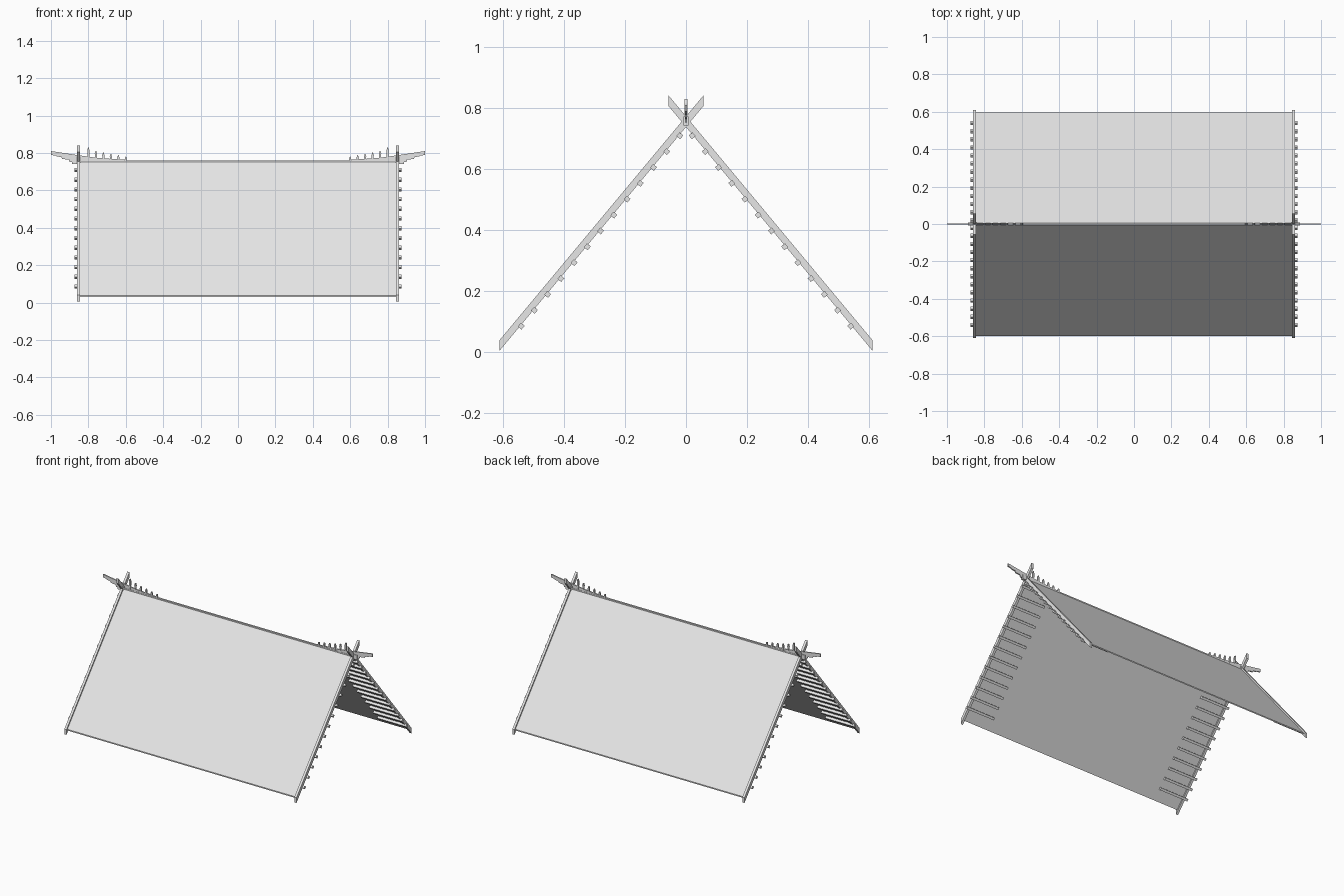
import bpy
import bmesh
from mathutils import Vector

if "Cube" in bpy.data.objects:
    bpy.data.objects.remove(bpy.data.objects["Cube"], do_unlink=True)

grey = bpy.data.materials.new("light_grey")
grey.use_nodes = True
tone = (0.8, 0.8, 0.8, 1)
grey.diffuse_color = tone
grey.node_tree.nodes["Principled BSDF"].inputs["Base Color"].default_value = tone

SLOPE = 1.2          # rise of the roof per unit of depth
RIDGE = 0.755        # height where the two roof planes meet
SIDES = ((1, "left"), (-1, "right"))


def prism(name, outline, axis, low, high):
    """Extrude a 2D outline along x (outline in y, z) or y (outline in x, z)."""
    bm = bmesh.new()
    place = (lambda a, b, d: (d, a, b)) if axis == "x" else (lambda a, b, d: (a, d, b))
    face = bm.faces.new([bm.verts.new(place(a, b, low)) for a, b in outline])
    ext = bmesh.ops.extrude_face_region(bm, geom=[face])
    verts = [v for v in ext["geom"] if isinstance(v, bmesh.types.BMVert)]
    bmesh.ops.translate(bm, verts=verts, vec=place(0, 0, high - low))
    bmesh.ops.recalc_face_normals(bm, faces=bm.faces)
    mesh = bpy.data.meshes.new(name)
    bm.to_mesh(mesh)
    bm.free()
    mesh.materials.append(grey)
    obj = bpy.data.objects.new(name, mesh)
    bpy.context.collection.objects.link(obj)
    return obj


def slanted(side, near, far, half):
    """Sloping strip with upright ends, between two depths."""
    def z(y):
        return RIDGE - SLOPE * y
    return [(side * near, z(near) - half), (side * far, z(far) - half),
            (side * far, z(far) + half), (side * near, z(near) + half)]


def box(x0, x1, z0, z1):
    return [(x0, z0), (x1, z0), (x1, z1), (x0, z1)]


# Roof sheets
for s, label in (1, "back"), (-1, "front"):
    prism(label + "_roof_sheet", slanted(s, 0, 0.6, 0.004), "x", -0.85, 0.85)

# Ridge beam
prism("ridge_beam", box(-0.006, 0.006, 0.737, 0.76), "x", -0.85, 0.85)

for e, end in SIDES:
    # Crossed gable boards
    for s, label in (1, "back"), (-1, "front"):
        prism(f"{end}_{label}_gable_board", slanted(s, -0.057, 0.61, 0.0175),
              "x", e * 0.845, e * 0.861)

        # Short batten ends tucked under the sheet
        down = Vector((s, -SLOPE)).normalized()
        across = Vector((-down.y, down.x))
        for i in range(13):
            y = 0.02 + i * 0.0433
            c = Vector((s * y, RIDGE - 0.022 - SLOPE * y))
            h = 0.008
            corners = [c + down * h * a + across * h * b
                       for a, b in ((-1, -1), (1, -1), (1, 1), (-1, 1))]
            prism(f"{end}_{label}_batten_{i}", corners, "x", e * 0.66, e * 0.874)

    # Beam end block where the boards cross
    prism(end + "_beam_end", box(-0.009, 0.009, 0.742, 0.772), "x", e * 0.84, e * 0.888)

    # Rising ridge finial with a stepped underside
    finial = [(0.6, 0.75), (0.9, 0.752), (0.905, 0.764), (0.94, 0.768),
              (0.945, 0.778), (0.97, 0.781), (0.975, 0.786), (1.0, 0.789),
              (1.0, 0.81), (0.85, 0.787), (0.75, 0.773), (0.6, 0.763)]
    prism(end + "_ridge_finial", [(e * x, z) for x, z in finial], "y", -0.004, 0.004)

    # Pointed pegs along the ridge, growing toward the gable
    for i, top in enumerate((0.781, 0.788, 0.795, 0.802, 0.811, 0.829)):
        x = 0.6 + 0.04 * i
        peg = [(x - 0.004, 0.758), (x + 0.004, 0.758), (x + 0.006, top - 0.014),
               (x + 0.002, top), (x - 0.002, top), (x - 0.006, top - 0.014)]
        prism(f"{end}_ridge_peg_{i}", [(e * a, b) for a, b in peg], "y", -0.005, 0.005)
